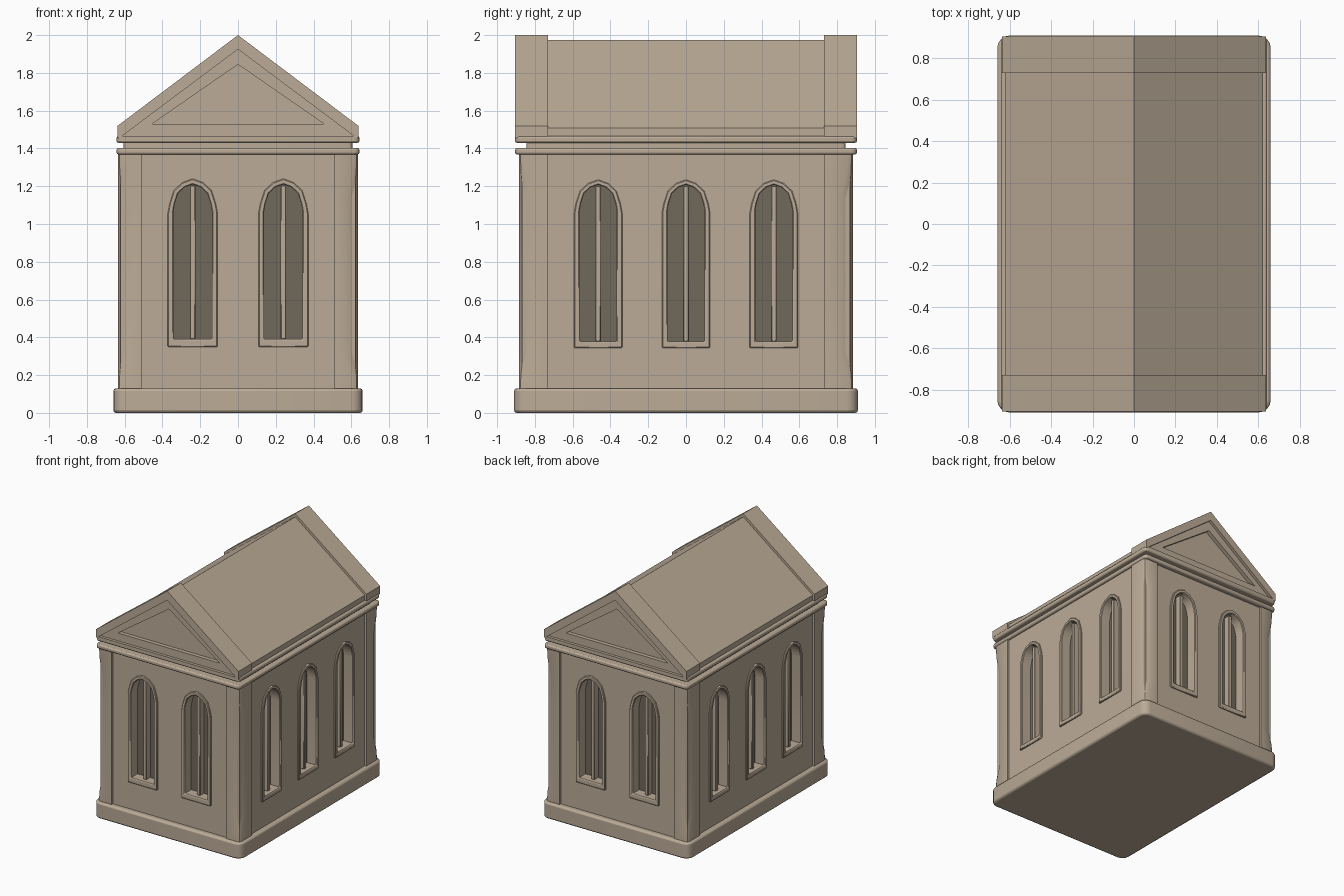
import bpy, bmesh, math
from mathutils import Vector

if "Cube" in bpy.data.objects:
    bpy.data.objects.remove(bpy.data.objects["Cube"], do_unlink=True)

UP = Vector((0, 0, 1))


def material(name, rgb):
    m = bpy.data.materials.new(name)
    m.use_nodes = True
    m.diffuse_color = (*rgb, 1)
    bsdf = m.node_tree.nodes["Principled BSDF"]
    bsdf.inputs["Base Color"].default_value = (*rgb, 1)
    bsdf.inputs["Roughness"].default_value = 0.9
    return m


STONE = material("warm stone", (0.50, 0.41, 0.31))
DARK = material("dark window", (0.165, 0.138, 0.105))


def finish(name, bm, mat=STONE, bevel=0.0, segments=2):
    bmesh.ops.recalc_face_normals(bm, faces=bm.faces)
    mesh = bpy.data.meshes.new(name)
    bm.to_mesh(mesh)
    bm.free()
    mesh.materials.append(mat)
    ob = bpy.data.objects.new(name, mesh)
    bpy.context.collection.objects.link(ob)
    if bevel:
        mod = ob.modifiers.new("Soft edges", "BEVEL")
        mod.width, mod.segments = bevel, segments
        mod.limit_method, mod.angle_limit = "ANGLE", math.radians(40)
    return ob


def loft(bm, rings):
    """Skin equal-length rings of points and cap both ends."""
    loops = [[bm.verts.new(p) for p in ring] for ring in rings]
    n = len(loops[0])
    for a, b in zip(loops, loops[1:]):
        for i in range(n):
            j = (i + 1) % n
            bm.faces.new((a[i], a[j], b[j], b[i]))
    bm.faces.new(loops[0])
    bm.faces.new(loops[-1])


def prism(bm, outline, origin, normal, d0, d1):
    """Extrude an upright (u, z) outline along a wall's outward normal."""
    t = UP.cross(normal)
    loft(bm, [[origin + t * u + UP * z + normal * d for u, z in outline] for d in (d0, d1)])


def slab(name, hx, hy, z0, z1, radius, bevel):
    """Rounded rectangular block."""
    outline = []
    for k, (sx, sy) in enumerate(((1, 1), (-1, 1), (-1, -1), (1, -1))):
        for s in range(5):
            a = math.pi / 2 * (k + s / 4)
            outline.append((sx * (hx - radius) + radius * math.cos(a),
                            sy * (hy - radius) + radius * math.sin(a)))
    bm = bmesh.new()
    loft(bm, [[(x, y, z) for x, y in outline] for z in (z0, z1)])
    return finish(name, bm, STONE, bevel)


def cut(target, bm):
    """Carve a closed shape out of a part."""
    cutter = finish("cutter", bm)
    cutter.hide_render = True
    mod = target.modifiers.new("Cut", "BOOLEAN")
    mod.operation, mod.solver, mod.object = "DIFFERENCE", "EXACT", cutter
    bpy.context.view_layer.objects.active = target
    bpy.ops.object.modifier_apply(modifier=mod.name)
    bpy.data.objects.remove(cutter, do_unlink=True)


def arch(half, bottom, top):
    """Window outline with a faceted pointed head."""
    h = half * 1.4
    side = [(half, top - h), (half * 0.93, top - h * 0.72), (half * 0.76, top - h * 0.34),
            (half * 0.42, top - h * 0.11)]
    return ([(-half, bottom), (half, bottom)] + side + [(0, top)]
            + [(-u, z) for u, z in reversed(side)])


# Plinth and twin-slab cornice
slab("plinth", 0.66, 0.91, 0.0, 0.13, 0.06, 0.014)
slab("lower_cornice", 0.643, 0.905, 1.368, 1.403, 0.03, 0.01)
slab("cornice_neck", 0.605, 0.845, 1.39, 1.44, 0.02, 0.0)
slab("upper_cornice", 0.643, 0.905, 1.43, 1.466, 0.03, 0.01)

# Walls
WX, WY = 0.622, 0.868
bm = bmesh.new()
loft(bm, [[(x * WX, y * WY, z) for x, y in ((1, 1), (-1, 1), (-1, -1), (1, -1))]
          for z in (0.1, 1.39)])
walls = finish("walls", bm)

# Window positions: wall origin, outward normal, opening and frame outlines
windows = []
for s in (-1, 1):
    for x in (-0.24, 0.24):
        windows.append((Vector((x, s * WY, 0)), Vector((0, s, 0)),
                        arch(0.102, 0.39, 1.21), arch(0.132, 0.348, 1.24)))
    for y in (-0.465, 0, 0.465):
        windows.append((Vector((s * WX, y, 0)), Vector((s, 0, 0)),
                        arch(0.098, 0.378, 1.208), arch(0.128, 0.343, 1.235)))

recesses = bmesh.new()
for origin, normal, opening, _ in windows:
    prism(recesses, opening, origin, normal, -0.08, 0.1)
cut(walls, recesses)

# Window frames, panes and mullions
for origin, normal, opening, outer in windows:
    t = UP.cross(normal)
    bm = bmesh.new()
    rings = [[bm.verts.new(origin + t * u + UP * z + normal * d) for u, z in line]
             for line, d in ((outer, -0.01), (outer, 0.013), (opening, 0.013), (opening, -0.01))]
    n = len(outer)
    for k in range(4):
        a, b = rings[k], rings[(k + 1) % 4]
        for i in range(n):
            j = (i + 1) % n
            bm.faces.new((a[i], a[j], b[j], b[i]))
    finish("window_frame", bm, STONE, 0.005, 1)

    bm = bmesh.new()
    prism(bm, opening, origin, normal, -0.081, -0.073)
    finish("window_pane", bm, DARK)

    bm = bmesh.new()
    low, high = opening[0][1], max(z for _, z in opening) - 0.006
    prism(bm, [(-0.015, low), (0.015, low), (0.015, high), (-0.015, high)],
          origin, normal, -0.075, -0.02)
    finish("mullion", bm, STONE, 0.004, 1)

# Corner piers with stopped chamfers
PX, PY = 0.636, 0.884
STOPS = [(0.12, 0.02), (0.2, 0.028), (0.32, 0.065), (1.14, 0.065), (1.28, 0.03), (1.38, 0.02)]
for sx in (-1, 1):
    for sy in (-1, 1):
        bm = bmesh.new()
        rings = []
        for z, c in STOPS:
            profile = [(0.512, 0.73), (PX, 0.73), (PX, PY - c), (PX - c * 0.35, PY - c * 0.35),
                       (PX - c, PY), (0.512, PY)]
            rings.append([(sx * x, sy * y, z) for x, y in profile])
        loft(bm, rings)
        finish("corner_pier", bm)


def roof_outline(half, eave, apex):
    return [(-half, 1.455), (half, 1.455), (half, eave), (0, apex), (-half, eave)]


# Main roof between the gables
bm = bmesh.new()
prism(bm, roof_outline(0.622, 1.508, 1.975), Vector((0, 0, 0)), Vector((0, 1, 0)), -0.78, 0.78)
finish("roof", bm)

# Raised gable ends with a stepped triangular recess
for s, name in ((-1, "front_gable"), (1, "back_gable")):
    origin, normal = Vector((0, 0, 0)), Vector((0, s, 0))
    bm = bmesh.new()
    prism(bm, roof_outline(0.637, 1.52, 2.0), origin, normal, 0.73, 0.905)
    gable = finish(name, bm)
    for half, low, top, depth in ((0.612, 1.467, 1.925, 0.882), (0.455, 1.53, 1.845, 0.85)):
        bm = bmesh.new()
        prism(bm, [(-half, low), (half, low), (0, top)], origin, normal, depth, 1.0)
        cut(gable, bm)

# Smooth shading with crisp edges
bpy.ops.object.select_all(action="DESELECT")
for ob in bpy.context.collection.objects:
    if ob.type == "MESH":
        ob.select_set(True)
        bpy.context.view_layer.objects.active = ob
bpy.ops.object.shade_smooth_by_angle(angle=math.radians(30))
